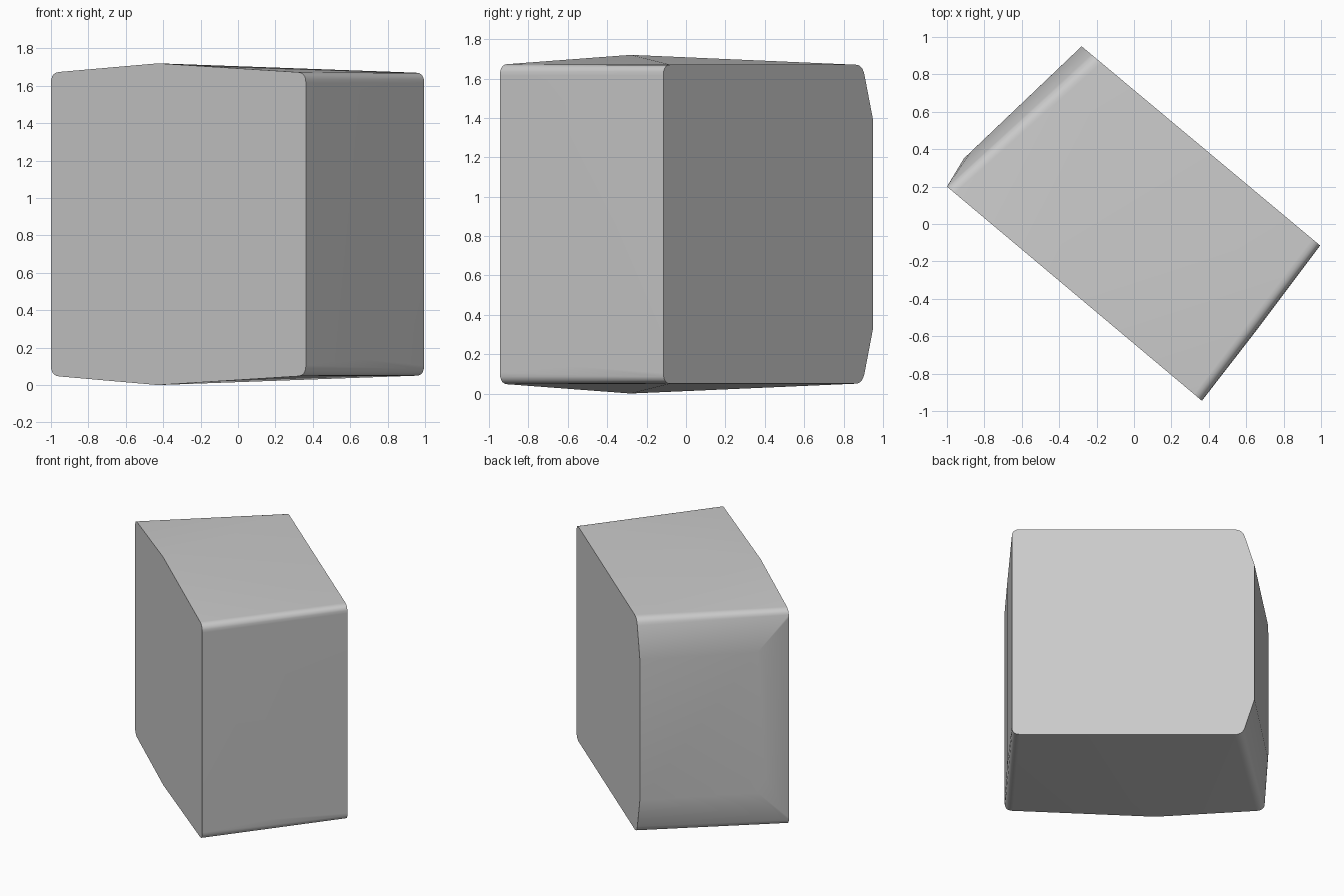
import bpy
import bmesh
import math
from mathutils import Vector

cube = bpy.data.objects.get("Cube")
if cube:
    bpy.data.objects.remove(cube, do_unlink=True)

MID = 0.86  # height of the mirror plane


def rounded(a, b, c, radius=0.055, steps=5):
    """Points of a soft corner at b, between the directions of a and c."""
    a, b, c = Vector(a), Vector(b), Vector(c)
    p = b + (a - b).normalized() * radius
    q = b + (c - b).normalized() * radius
    ts = [i / steps for i in range(steps + 1)]
    return [p * (1 - t) ** 2 + b * 2 * t * (1 - t) + q * t * t for t in ts]


def on_line(start, end, s, h):
    """Point a fraction s along a plan line, h above the mirror plane."""
    p = Vector(start).lerp(Vector(end), s)
    return Vector((p.x, p.y, h))


# Upper half of the front end profile, with a shallow peak
f0, f1 = (-1.0, 0.2), (0.363, -0.945)
peak = on_line(f0, f1, 0.42, MID)
points = [peak]
for s in (0, 1):
    points += rounded(on_line(f0, f1, s, 0), on_line(f0, f1, s, 0.81), peak)

# Upper half of the back end profile, with one slanted corner
b0, b1 = (0.995, -0.115), (-0.28, 0.95)
slant = on_line(b0, b1, 1, 0.53)
right_top, left_top = on_line(b0, b1, 0, 0.81), on_line(b0, b1, 0.95, 0.81)
points += rounded(on_line(b0, b1, 0, 0), right_top, left_top)
points += rounded(right_top, left_top, slant)
points.append(slant)

# Raised side panel corner and the slight bulge of the other side
points += [Vector((-0.91, 0.35, 0.42)), Vector((-0.87, 0.388, 0.53)),
           Vector((0.64, -0.588, 0.72))]

# Mirror the points and wrap them in one closed skin
bm = bmesh.new()
for p in points:
    for side in (1, -1):
        bm.verts.new((p.x, p.y, MID + side * p.z))
bmesh.ops.convex_hull(bm, input=bm.verts)
loose = [v for v in bm.verts if not v.link_faces]
bmesh.ops.delete(bm, geom=loose, context="VERTS")
bmesh.ops.dissolve_limit(bm, angle_limit=math.radians(0.3),
                         verts=bm.verts, edges=bm.edges)
bmesh.ops.recalc_face_normals(bm, faces=bm.faces)
mesh = bpy.data.meshes.new("rounded_block")
bm.to_mesh(mesh)
bm.free()
block = bpy.data.objects.new("rounded_block", mesh)
bpy.context.collection.objects.link(block)

# Plain grey material
grey = bpy.data.materials.new("plain_grey")
grey.use_nodes = True
colour = (0.6, 0.6, 0.6, 1)
grey.diffuse_color = colour
for node in grey.node_tree.nodes:
    if node.type == "BSDF_PRINCIPLED":
        node.inputs["Base Color"].default_value = colour
mesh.materials.append(grey)

# Soft shading with crisp end faces
bpy.ops.object.select_all(action="DESELECT")
block.select_set(True)
bpy.context.view_layer.objects.active = block
bpy.ops.object.shade_smooth_by_angle(angle=math.radians(45))
weighted = block.modifiers.new("even_shading", "WEIGHTED_NORMAL")
weighted.keep_sharp = True
